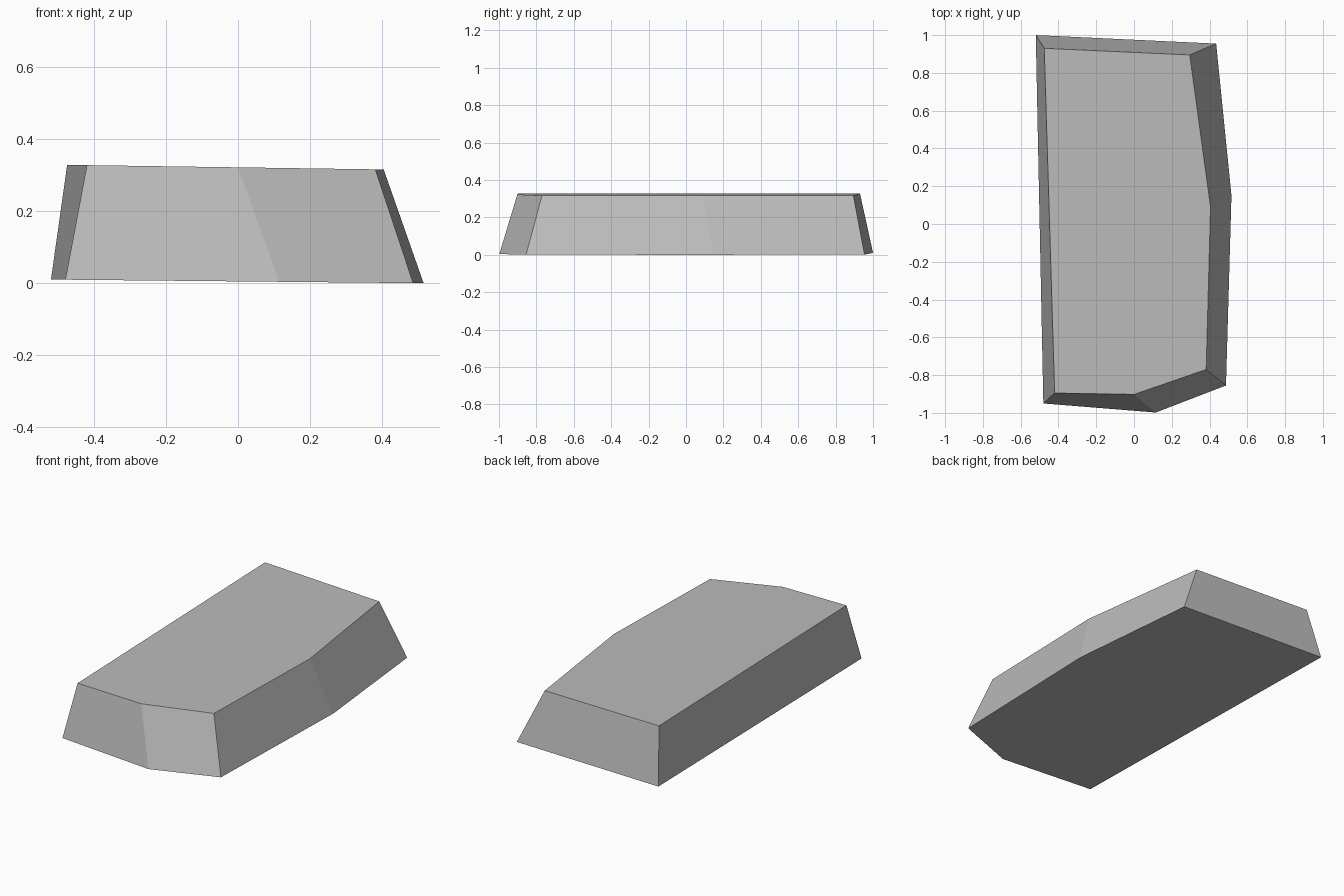
import bpy
import bmesh

cube = bpy.data.objects.get("Cube")
if cube:
    bpy.data.objects.remove(cube, do_unlink=True)

# Plain grey stone
stone = bpy.data.materials.new("stone_grey")
stone.use_nodes = True
grey = (0.5, 0.5, 0.5, 1)
stone.diffuse_color = grey
stone.node_tree.nodes["Principled BSDF"].inputs["Base Color"].default_value = grey

# Outlines run counter-clockwise from the back right corner
base = [(-0.52, 1.0), (-0.48, -0.95), (0.115, -0.998),
        (0.487, -0.855), (0.516, 0.15), (0.435, 0.955)]
crown = [(-0.475, 0.93), (-0.42, -0.895), (0.0, -0.902),
         (0.382, -0.77), (0.405, 0.09), (0.295, 0.895)]


def add_ring(bm, outline, height, slope):
    """Corner ring on a plane that falls gently towards +x."""
    return [bm.verts.new((x, y, max(0, height - slope * x))) for x, y in outline]


# Tapered slab: base, crown and sloping sides
bm = bmesh.new()
low = add_ring(bm, base, 0.005, 0.0098)
high = add_ring(bm, crown, 0.322, 0.0145)
bm.faces.new(low[::-1])
bm.faces.new(high)
for i in range(len(low)):
    j = (i + 1) % len(low)
    bm.faces.new((low[i], low[j], high[j], high[i]))
bmesh.ops.recalc_face_normals(bm, faces=bm.faces[:])

mesh = bpy.data.meshes.new("stone_slab")
bm.to_mesh(mesh)
bm.free()
mesh.materials.append(stone)
slab = bpy.data.objects.new("stone_slab", mesh)
bpy.context.collection.objects.link(slab)
